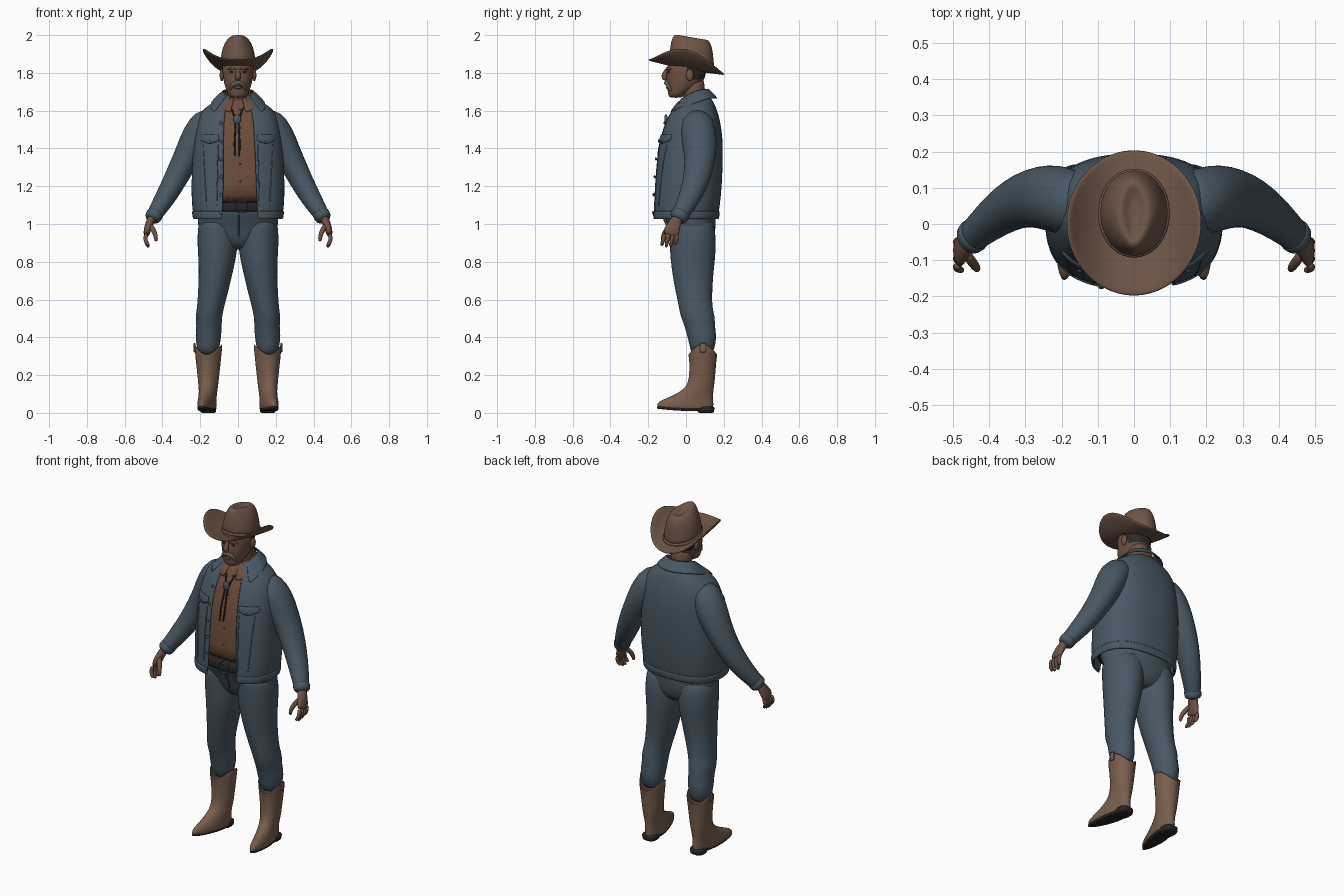
import bpy, bmesh, math
from mathutils import Vector as V

cube = bpy.data.objects.get("Cube")
if cube:
    bpy.data.objects.remove(cube)


def material(name, *rgb):
    m = bpy.data.materials.new(name)
    m.use_nodes = True
    m.diffuse_color = (*rgb, 1)
    m.node_tree.nodes["Principled BSDF"].inputs["Base Color"].default_value = (*rgb, 1)
    return m


DENIM = material("denim blue", .066, .097, .127)
HAT = material("hat brown", .155, .092, .063)
BOOT = material("boot tan", .19, .112, .075)
SHIRT = material("shirt brown", .15, .074, .045)
SKIN = material("skin", .16, .085, .055)
HAIR = material("dark hair", .025, .023, .022)
TACHE = material("moustache grey", .13, .095, .075)
BLACK = material("black leather", .02, .019, .018)
METAL = material("dull metal", .10, .10, .10)
TAU = 2 * math.pi


def spow(v, p):
    return math.copysign(abs(v) ** p, v)


def oval(z, cx, cy, rx, ry, p=1.0, n=32, a0=0.0, a1=None):
    """Horizontal superellipse; angle 0 is the front, open when a1 is given."""
    steps = n if a1 is None else n + 1
    end = TAU if a1 is None else a1
    out = []
    for i in range(steps):
        a = a0 + (end - a0) * i / n
        out.append(V((cx + rx * spow(math.sin(a), p), cy - ry * spow(math.cos(a), p), z)))
    return out


def loft(name, rings, mat, closed=True, thick=0, sub=1):
    """Skin a list of point rings; capped when closed, solidified when open."""
    bm = bmesh.new()
    rows = [[bm.verts.new(p) for p in r] for r in rings]
    n = len(rows[0])
    for a, b in zip(rows, rows[1:]):
        for i in range(n if closed else n - 1):
            j = (i + 1) % n
            bm.faces.new((a[i], a[j], b[j], b[i]))
    if closed and not thick:
        bm.faces.new(rows[0])
        bm.faces.new(rows[-1])
    bmesh.ops.recalc_face_normals(bm, faces=bm.faces)
    me = bpy.data.meshes.new(name)
    bm.to_mesh(me)
    bm.free()
    me.materials.append(mat)
    for f in me.polygons:
        f.use_smooth = True
    ob = bpy.data.objects.new(name, me)
    bpy.context.collection.objects.link(ob)
    if thick:
        s = ob.modifiers.new("thickness", "SOLIDIFY")
        s.thickness, s.offset = thick, 0
    if sub:
        ob.modifiers.new("smooth", "SUBSURF").levels = sub
        ob.modifiers["smooth"].render_levels = sub
    return ob


def tube(name, path, mat, n=16):
    """Loft ovals square to a path of (x, y, z, radius across, radius deep)."""
    pts = [V(p[:3]) for p in path]
    rings = []
    for i, p in enumerate(path):
        t = (pts[min(i + 1, len(pts) - 1)] - pts[max(i - 1, 0)]).normalized()
        u = t.cross(V((0, 1, 0))).normalized()
        w = u.cross(t)
        rings.append([pts[i] + u * p[3] * math.cos(k * TAU / n) + w * p[-1] * math.sin(k * TAU / n)
                      for k in range(n)])
    return loft(name, rings, mat)


def ball(name, loc, size, mat):
    x, y, z = loc
    rings = [oval(z - size[2] * math.cos(a), x, y, size[0] * math.sin(a), size[1] * math.sin(a), n=12)
             for a in [math.pi * (k + .3) / 7 for k in range(7)]]
    return loft(name, rings, mat)


# Jacket rows: z, centre y, half width, half depth, opening right x, opening left x
P = .8
JACKET = [(1.03, -.003, .228, .167, .08, .10), (1.09, 0, .238, .172, .08, .10),
          (1.2, .01, .242, .175, .075, .095), (1.35, .017, .236, .172, .075, .09),
          (1.45, .025, .226, .164, .075, .085), (1.55, .035, .212, .14, .072, .08),
          (1.61, .044, .18, .112, .065, .068), (1.645, .05, .115, .09, .05, .05),
          (1.67, .05, .08, .07, .035, .035)]


def row_at(z):
    z = min(max(z, JACKET[0][0]), JACKET[-1][0])
    for a, b in zip(JACKET, JACKET[1:]):
        if z <= b[0]:
            t = (z - a[0]) / (b[0] - a[0])
            return [u + (v - u) * t for u, v in zip(a, b)]


def front_y(x, z):
    _, cy, rx, ry, *_ = row_at(z)
    return cy - ry * max(0, 1 - abs(x / rx) ** (2 / P)) ** (P / 2)


def jacket_ring(z, grow=0):
    _, cy, rx, ry, xr, xl = row_at(z)
    edge = [math.asin((x / rx) ** (1 / P)) for x in (xl, xr)]
    return oval(z, 0, cy, rx + grow, ry + grow, P, 40, edge[0], TAU - edge[1])


loft("jacket_body", [jacket_ring(r[0]) for r in JACKET], DENIM, False, .012)
loft("jacket_hem_band", [jacket_ring(z, .006) for z in (1.025, 1.045, 1.07)], DENIM, False, .01)
loft("shirt", [oval(z, 0, cy, rx * .94, ry * .94, P, 40) for z, cy, rx, ry, *_ in
               [row_at(1.1)] + JACKET[2:]], SHIRT)


def collar(name, mat, start, top, low, flare, drop, lift):
    rows = []
    for t in (0, .3, .65, 1):
        row = []
        for i in range(33):
            a = start + (TAU - 2 * start) * i / 32
            f = ((math.cos(a) + 1) / 2) ** 2
            r = top + (low + flare * f - top) * t
            z = (1.715 - .05 * f) * (1 - t) + (1.665 - drop * f) * t
            x, y = r * math.sin(a), .048 - r * .88 * math.cos(a)
            if math.cos(a) > 0 and t > .2:
                y = min(y, front_y(x, z) - lift)
            row.append(V((x, y, z)))
        rows.append(row)
    loft(name, rows, mat, False, .008)


collar("jacket_collar", DENIM, .85, .078, .132, .05, .11, .011)
collar("shirt_collar", SHIRT, .3, .068, .08, .05, .08, .003)

# Chest pocket flaps and pocket seams
for s, side in ((1, "left"), (-1, "right")):
    xs = [s * (.10 + .1 * k / 8) for k in range(9)]
    rows = []
    for t in (0, .5, 1):
        zs = [1.475 - t * (.035 + .018 * (1 - abs(k / 4 - 1))) for k in range(9)]
        rows.append([V((x, front_y(x, z) - .009, z)) for x, z in zip(xs, zs)])
    loft(side + "_pocket_flap", rows, DENIM, False, .008)
    ball(side + "_pocket_button", (s * .15, front_y(.15, 1.435) - .014, 1.435), (.007, .005, .007), METAL)
    for x in (.105, .185):
        tube(side + "_pocket_seam", [(s * (x + (.13 - x) * k / 12), front_y(x + (.13 - x) * k / 12, z) - .006, z, .003)
                                     for k, z in enumerate((1.43, 1.34, 1.25, 1.16, 1.09))], DENIM, 8)
for k in range(6):
    z = 1.06 + k * .095
    ball("jacket_button", (-.09, front_y(.09, z) - .01, z), (.009, .006, .009), METAL)
    ball("shirt_button", (.012, row_at(z + .07)[1] - .95 * row_at(z + .07)[3], z + .07),
         (.005, .005, .005), SHIRT)

# String tie
ball("tie_stone", (-.005, front_y(0, 1.555) - .004, 1.555), (.022, .01, .027), DENIM)
for s in (1, -1):
    tube("tie_cord", [(s * x - .005, front_y(0, z) + .004, z, .005) for x, z in
                      ((.035, 1.62), (.012, 1.57), (.006, 1.52), (.016, 1.43), (.01, 1.35))], BLACK, 8)

# Sleeves, cuffs and hands
ARM = [(.12, .05, 1.55, .065, .075), (.17, .058, 1.535, .086, .09), (.215, .07, 1.465, .086, .095),
       (.258, .075, 1.38, .074, .087), (.305, .068, 1.29, .066, .076), (.35, .045, 1.2, .06, .068),
       (.40, .008, 1.115, .052, .055), (.445, -.033, 1.045, .041, .045), (.458, -.045, 1.02, .036, .042)]
for s, side in ((1, "left"), (-1, "right")):
    def flip(path):
        return [(s * p[0], *p[1:]) for p in path]
    tube(side + "_sleeve", flip(ARM), DENIM, 24)
    tube(side + "_cuff", flip([(.432, -.021, 1.065, .046, .05), (.445, -.033, 1.045, .046, .05),
                               (.46, -.047, 1.018, .042, .047)]), DENIM, 20)
    tube(side + "_palm", flip([(.452, -.04, 1.04, .024, .03), (.468, -.058, 1.005, .022, .032),
                               (.481, -.075, .968, .02, .044), (.486, -.085, .935, .015, .042)]), SKIN)
    for k in range(4):
        y, low = -.119 + k * .023, (.885, .873, .878, .893)[k]
        tube(side + "_finger", flip([(.484, y + .006, .95, .012), (.492, y, .925, .012),
                                     (.486, y - .006, .9, .011), (.471, y - .01, low, .008)]), SKIN, 10)
    tube(side + "_thumb", flip([(.468, -.075, 1.0, .014), (.446, -.108, .965, .015),
                                (.434, -.122, .935, .012), (.434, -.126, .905, .009)]), SKIN, 10)

# Trousers and belt
loft("trouser_seat", [oval(z, 0, cy, rx, ry, .9) for z, cy, rx, ry in
                      ((.865, .04, .07, .06), (.885, .04, .13, .09), (.93, .038, .195, .115),
                       (1.0, .03, .216, .128), (1.06, .012, .212, .145), (1.1, .005, .205, .15))], DENIM)
loft("belt", [oval(z, 0, 0, r, r * .735, .88) for z, r in
              ((1.066, .21), (1.068, .216), (1.09, .217), (1.112, .216), (1.114, .21))], BLACK)
for x, z, w, h in ((0, 1.118, .032, .004), (0, 1.064, .032, .004), (.03, 1.09, .004, .03), (-.03, 1.09, .004, .03)):
    ball("buckle_bar", (x + .02, -.163, z), (w, .007, h), METAL)
tube("fly_seam", [(.004, y, z, .004) for y, z in ((-.135, 1.06), (-.104, 1.0), (-.083, .93))], DENIM, 8)

LEG = [(.3, .158, .085, .052, .058), (.37, .158, .087, .064, .07), (.41, .157, .083, .069, .078),
       (.46, .153, .073, .066, .08), (.51, .155, .062, .071, .091), (.56, .145, .05, .071, .088),
       (.64, .132, .042, .08, .097), (.73, .119, .036, .088, .108), (.82, .11, .036, .1, .119),
       (.9, .108, .036, .108, .123), (.98, .105, .032, .108, .122), (1.04, .1, .02, .1, .115)]
SHAFT = [(.018, -.005, .046, .145), (.04, -.005, .049, .148), (.06, .012, .047, .13), (.085, .036, .045, .104),
         (.115, .062, .046, .08), (.15, .08, .05, .067), (.21, .087, .056, .066), (.28, .089, .064, .069),
         (.325, .089, .068, .072), (.365, .089, .072, .075)]


def splay(points, s):
    """Turn toes outward and narrow them toward the tip."""
    for p in points:
        d = max(0, .07 - p.y)
        p.x = s * (.157 + p.x * (1 - 1.6 * d) + .16 * d)
        p.z += .25 * d * d if p.z < .12 else 0
    return points


for s, side in ((1, "left"), (-1, "right")):
    loft(side + "_trouser_leg", [oval(z, s * cx, cy, rx, ry) for z, cx, cy, rx, ry in LEG], DENIM)
    rings = []
    for k, (z, cy, rx, ry) in enumerate(SHAFT):
        ring = oval(z, 0, cy, rx, ry)
        for p in ring:  # scalloped top edge, high at the sides
            if k >= len(SHAFT) - 2:
                p.z -= (.055, .03)[k < len(SHAFT) - 1] * ((p.y - cy) / ry) ** 2
        rings.append(splay(ring, s))
    loft(side + "_boot", rings, BOOT, True, .006)
    loft(side + "_boot_sole", [splay(oval(z, 0, -.005, .049 + g, .15 + g), s) for z, g in
                               ((.008, -.01), (.01, 0), (.024, .002), (.026, -.008))], BLACK)
    loft(side + "_boot_heel", [oval(z, s * .158, .105, r, r * 1.05, .7) for z, r in
                               ((0, .036), (.002, .041), (.03, .045), (.034, .04))], BLACK)
    loft(side + "_boot_pull_tab", [oval(z, s * .23, .09, .005, .016, .6, 12) for z in (.32, .325, .365, .37)], BOOT)

# Head, with hair on the upper back
head = loft("head", [oval(z, 0, cy, rx, ry, .95) for z, cy, rx, ry in
                     ((1.668, -.055, .025, .025), (1.675, -.052, .042, .04), (1.695, -.042, .056, .054),
                      (1.72, -.022, .066, .078), (1.745, -.01, .073, .092), (1.765, -.004, .077, .1),
                      (1.785, 0, .08, .103), (1.805, .003, .082, .104), (1.83, .005, .083, .108),
                      (1.87, .015, .08, .1))], SKIN)
head.data.materials.append(HAIR)
for f in head.data.polygons:
    f.material_index = int(f.center.y > .03 and f.center.z > 1.76 or f.center.z > 1.80 and f.center.y > .005)
tube("neck", [(0, .055, 1.58, .062), (0, .045, 1.66, .058), (0, .04, 1.72, .06), (0, .035, 1.78, .06)], SKIN, 24)
tube("nose", [(0, -.098, 1.825, .009), (0, -.108, 1.806, .011), (0, -.118, 1.785, .016),
              (0, -.112, 1.772, .017), (0, -.1, 1.766, .01)], SKIN, 12)
tube("moustache", [(x, y, z, r) for x, y, z, r in
                   ((-.046, -.078, 1.705, .006), (-.036, -.09, 1.728, .012), (-.018, -.101, 1.745, .014),
                    (0, -.106, 1.75, .012), (.018, -.101, 1.745, .014), (.036, -.09, 1.728, .012),
                    (.046, -.078, 1.705, .006))], TACHE, 10)
ball("lower_lip", (0, -.098, 1.722, ), (.022, .009, .007), SKIN)
for s, side in ((1, "left"), (-1, "right")):
    ball(side + "_eye", (s * .032, -.092, 1.804), (.014, .007, .006), HAIR)
    tube(side + "_brow", [(s * x, y, z, .007) for x, y, z in
                          ((.012, -.104, 1.82), (.032, -.099, 1.826), (.056, -.08, 1.818))], TACHE, 8)
    ball(side + "_ear", (s * .086, .02, 1.788), (.012, .022, .032), SKIN)

# Hat: rolled brim sloping to the back, creased crown
brim = []
for k in range(7):
    t = .4 + .6 * k / 6
    ring = oval(0, 0, .003, .187 * t, .202 * t, 1, 48)
    for p in ring:
        p.z = 1.832 - .19 * p.y + .095 * (abs(p.x) / .187) ** 2.6 - .012 * (1 - t)
    brim.append(ring)
loft("hat_brim", brim, HAT, True, .01)
crown = []
for h, rx, ry in ((-.01, .098, .122), (.03, .094, .119), (.08, .087, .114), (.115, .076, .109),
                  (.142, .06, .1), (.157, .043, .086), (.155, .03, .07), (.138, .012, .05)):
    ring = oval(0, 0, .03, rx, ry, 1, 32)
    for p in ring:
        d = (p.y - .03) / ry
        if h > .06:  # pinched front sides
            p.x *= 1 - .22 * max(0, -d) * min(1, (h - .06) / .06)
        p.z = 1.838 + h - .17 * p.y
    crown.append(ring)
loft("hat_crown", crown, HAT)
loft("hat_band", [[V((p.x, p.y, 1.838 + h - .17 * p.y)) for p in oval(0, 0, .03, r, r + .024)]
                  for h, r in ((0, .097), (.003, .1), (.016, .099), (.019, .095))], HAT)
